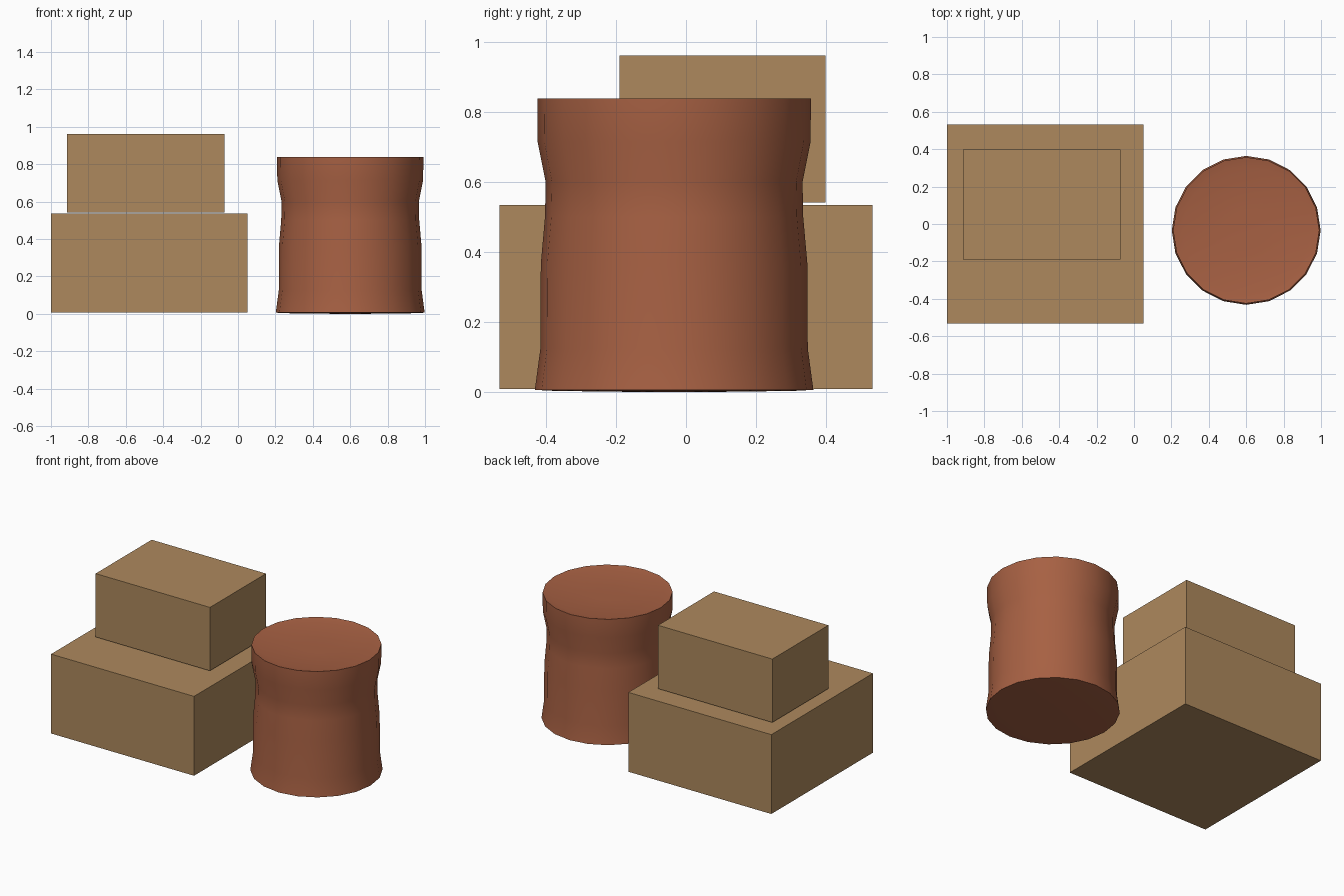
import bpy, bmesh, math

if "Cube" in bpy.data.objects:
    bpy.data.objects.remove(bpy.data.objects["Cube"])


def material(name, color):
    m = bpy.data.materials.new(name)
    m.diffuse_color = (*color, 1)
    m.use_nodes = True
    m.node_tree.nodes["Principled BSDF"].inputs["Base Color"].default_value = m.diffuse_color
    return m


cardboard = material("cardboard_tan", (0.42, 0.25, 0.11))
rust = material("rusty_brown", (0.385, 0.118, 0.056))


def add_object(name, bm, mat):
    bmesh.ops.recalc_face_normals(bm, faces=bm.faces)
    mesh = bpy.data.meshes.new(name)
    bm.to_mesh(mesh)
    bm.free()
    mesh.materials.append(mat)
    obj = bpy.data.objects.new(name, mesh)
    bpy.context.collection.objects.link(obj)
    return obj


def box(name, lo, hi, mat):
    bm = bmesh.new()
    bmesh.ops.create_cube(bm, size=1)
    for v in bm.verts:
        v.co = [(a + b) / 2 + c * (b - a) for a, b, c in zip(lo, hi, v.co)]
    return add_object(name, bm, mat)


# Two stacked boxes
box("large_box", (-1.0, -0.533, 0.008), (0.05, 0.533, 0.535), cardboard)
box("small_box", (-0.913, -0.19, 0.541), (-0.073, 0.398, 0.962), cardboard)

# Dented barrel: profile (radius, height) from bottom centre to top centre
SIDES = 20
profile = [(0.1, 0.0), (0.34, 0.003), (0.398, 0.006), (0.382, 0.125),
           (0.381, 0.365), (0.369, 0.50), (0.367, 0.60), (0.390, 0.715),
           (0.391, 0.838), (0.34, 0.828), (0.10, 0.822)]
bm = bmesh.new()
rings = []
for r, z in profile:
    rings.append([bm.verts.new((0.6 + r * math.cos(2 * math.pi * i / SIDES),
                                -0.034 + r * math.sin(2 * math.pi * i / SIDES), z))
                  for i in range(SIDES)])
for a, b in zip(rings, rings[1:]):
    for i in range(SIDES):
        j = (i + 1) % SIDES
        bm.faces.new((a[i], a[j], b[j], b[i]))
bm.faces.new(rings[0])
bm.faces.new(rings[-1])
barrel = add_object("barrel", bm, rust)

# Smooth the barrel wall and lids, keeping the rims sharp
bpy.context.view_layer.objects.active = barrel
barrel.select_set(True)
bpy.ops.object.shade_smooth_by_angle(angle=math.radians(40))
